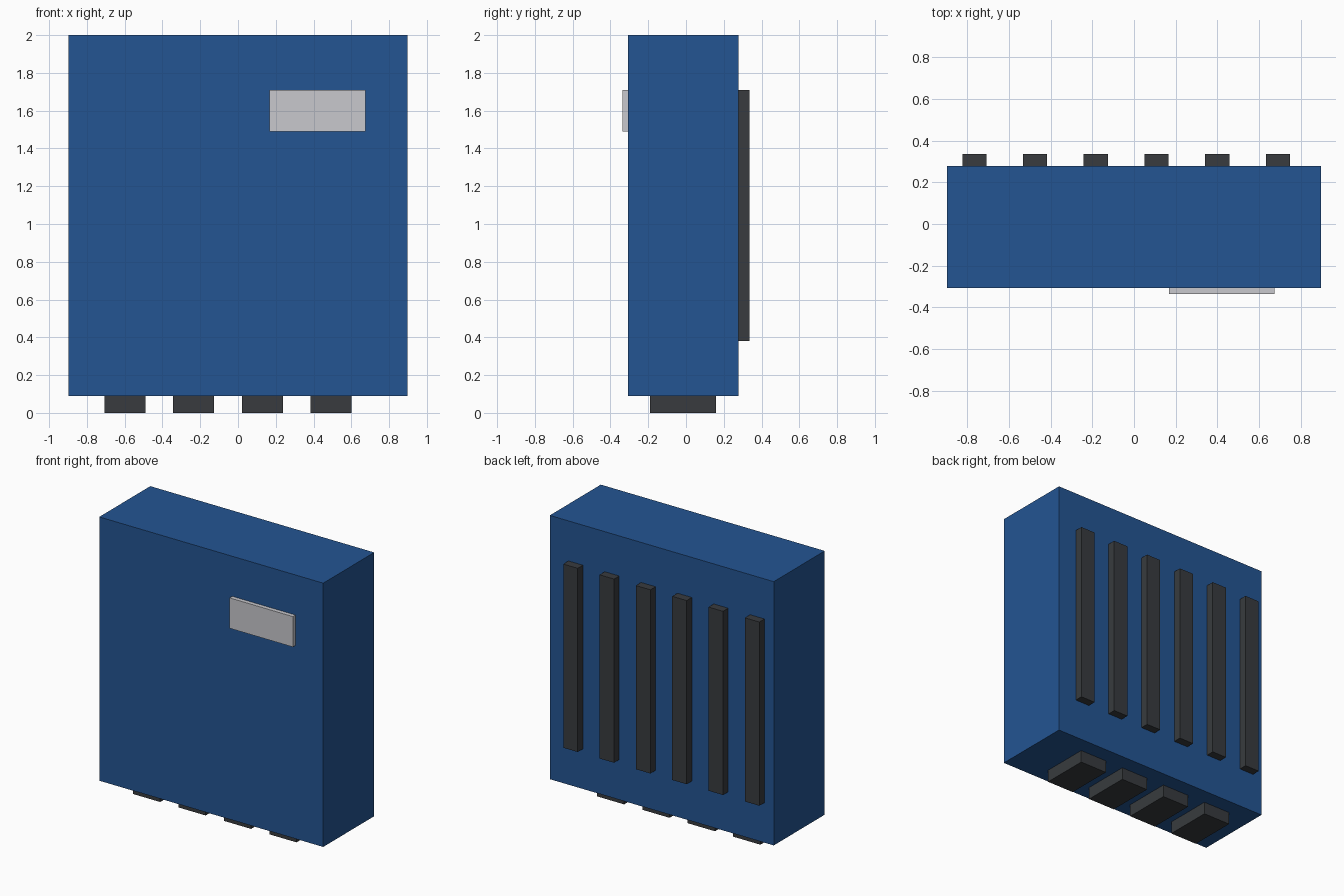
import bpy
import bmesh
from mathutils import Vector

cube = bpy.data.objects.get("Cube")
if cube:
    bpy.data.objects.remove(cube, do_unlink=True)


def material(name, color):
    mat = bpy.data.materials.new(name)
    mat.use_nodes = True
    mat.diffuse_color = (*color, 1)
    bsdf = next(n for n in mat.node_tree.nodes if n.type == 'BSDF_PRINCIPLED')
    bsdf.inputs["Base Color"].default_value = (*color, 1)
    return mat


def box(name, low, high, mat):
    low, high = Vector(low), Vector(high)
    mesh = bpy.data.meshes.new(name)
    bm = bmesh.new()
    bmesh.ops.create_cube(bm, size=1)
    bmesh.ops.scale(bm, vec=high - low, verts=bm.verts)
    bm.to_mesh(mesh)
    bm.free()
    mesh.materials.append(mat)
    obj = bpy.data.objects.new(name, mesh)
    obj.location = (low + high) / 2
    bpy.context.collection.objects.link(obj)
    return obj


blue = material("blue paint", (0.017, 0.09, 0.29))
dark = material("dark grey", (0.04, 0.044, 0.049))
light = material("light grey", (0.58, 0.58, 0.61))

# Main casing and front label plate
box("casing", (-0.897, -0.306, 0.09), (0.897, 0.277, 2), blue)
box("label_plate", (0.168, -0.336, 1.49), (0.674, -0.306, 1.71), light)

# Vertical fins on the back
for i in range(6):
    x = -0.823 + 0.291 * i
    box(f"back_fin_{i + 1}", (x, 0.277, 0.38), (x + 0.116, 0.336, 1.71), dark)

# Contact blocks underneath
for i in range(4):
    x = -0.708 + 0.364 * i
    box(f"bottom_contact_{i + 1}", (x, -0.19, 0), (x + 0.218, 0.16, 0.09), dark)
